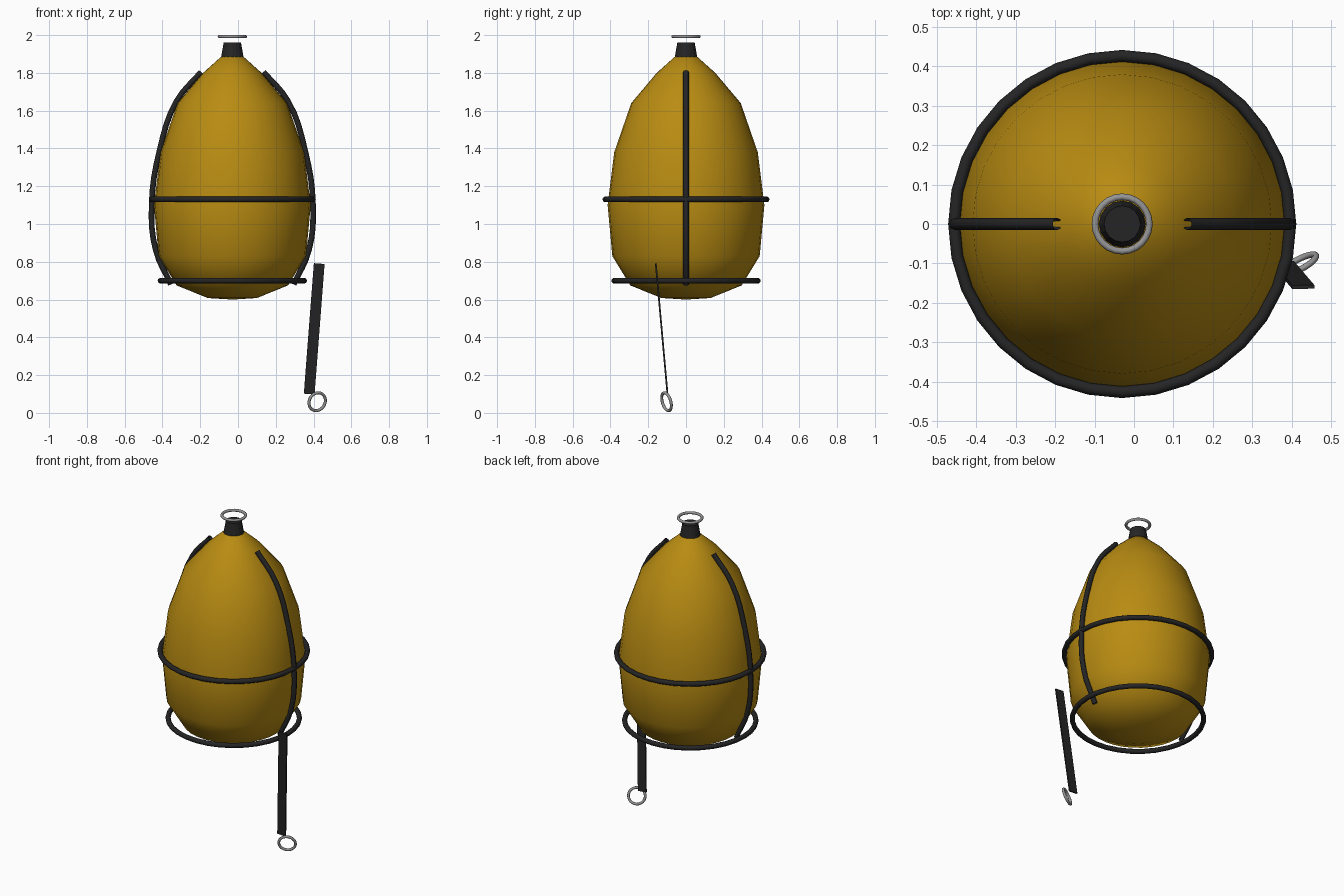
import bpy
import bmesh
from math import radians, pi, cos, sin
from mathutils import Vector

if "Cube" in bpy.data.objects:
    bpy.data.objects.remove(bpy.data.objects["Cube"])

CX = -0.03  # axis of the bag


def material(name, rgb):
    m = bpy.data.materials.new(name)
    m.use_nodes = True
    m.diffuse_color = (*rgb, 1)
    m.node_tree.nodes["Principled BSDF"].inputs["Base Color"].default_value = (*rgb, 1)
    return m


yellow = material("mustard yellow", (0.48, 0.26, 0.006))
black = material("soft black", (0.018, 0.018, 0.019))
steel = material("steel grey", (0.3, 0.3, 0.3))


def finish(name, mat, smooth=True):
    ob = bpy.context.object
    ob.name = name
    ob.data.materials.append(mat)
    if smooth:
        bpy.ops.object.shade_smooth()
    return ob


def ring(name, loc, major, minor, mat, segs=32, rot=(0, 0, 0)):
    bpy.ops.mesh.primitive_torus_add(major_segments=segs, minor_segments=10, location=loc,
                                     rotation=rot, major_radius=major, minor_radius=minor)
    return finish(name, mat)


# Bag body: turned profile of (radius, height)
profile = [(0.13, 0.608), (0.295, 0.675), (0.39, 0.83), (0.415, 1.1), (0.38, 1.38),
           (0.29, 1.64), (0.155, 1.80), (0.06, 1.885)]
SEGS = 32
bm = bmesh.new()
loops = [[bm.verts.new((r * cos(2 * pi * i / SEGS), r * sin(2 * pi * i / SEGS), z))
          for i in range(SEGS)] for r, z in profile]
for low, high in zip(loops, loops[1:]):
    for i in range(SEGS):
        j = (i + 1) % SEGS
        bm.faces.new((low[i], low[j], high[j], high[i]))
for loop, z in ((loops[0], 0.6), (loops[-1], 1.9)):
    tip = bm.verts.new((0, 0, z))
    for i in range(SEGS):
        bm.faces.new((loop[i], loop[(i + 1) % SEGS], tip))
bmesh.ops.recalc_face_normals(bm, faces=bm.faces)
mesh = bpy.data.meshes.new("bag_body")
bm.to_mesh(mesh)
bm.free()
body = bpy.data.objects.new("bag_body", mesh)
bpy.context.collection.objects.link(body)
body.location.x = CX
mesh.materials.append(yellow)
for p in mesh.polygons:
    p.use_smooth = True

# Neck cap and hanging ring
bpy.ops.mesh.primitive_cone_add(vertices=16, radius1=0.06, radius2=0.046, depth=0.08,
                                location=(CX, 0, 1.92))
finish("neck_cap", black, smooth=False)
ring("hanging_ring", (CX, 0, 1.992), 0.069, 0.0085, steel, 24)

# Horizontal bands
ring("middle_band", (CX, 0, 1.13), 0.427, 0.015, black)
ring("lower_band", (CX, 0, 0.70), 0.38, 0.015, black)

# Side ropes, mirrored left and right
rope_path = [(0.165, 1.805), (0.295, 1.65), (0.385, 1.39), (0.427, 1.1), (0.405, 0.86), (0.325, 0.68)]
for side, name in ((1, "left_rope"), (-1, "right_rope")):
    curve = bpy.data.curves.new(name, "CURVE")
    curve.dimensions = "3D"
    curve.bevel_depth = 0.015
    curve.bevel_resolution = 2
    curve.resolution_u = 4
    spline = curve.splines.new("BEZIER")
    spline.bezier_points.add(len(rope_path) - 1)
    for bp, (x, z) in zip(spline.bezier_points, rope_path):
        bp.co = (side * x, 0, z)
        bp.handle_left_type = bp.handle_right_type = "AUTO"
    curve.materials.append(black)
    rope = bpy.data.objects.new(name, curve)
    rope.location.x = CX
    bpy.context.collection.objects.link(rope)

# Pull strap with its ring
top, bottom = Vector((0.43, -0.16, 0.79)), Vector((0.377, -0.098, 0.10))
axis = top - bottom
bpy.ops.mesh.primitive_cube_add(size=1, location=(top + bottom) / 2)
strap = finish("pull_strap", black, smooth=False)
strap.scale = (0.057, 0.009, axis.length)
strap.rotation_euler = Vector((0, 0, 1)).rotation_difference(axis).to_euler()
ring("pull_ring", (0.419, -0.103, 0.059), 0.049, 0.008, steel, 24,
     (radians(105), 0, radians(28)))
